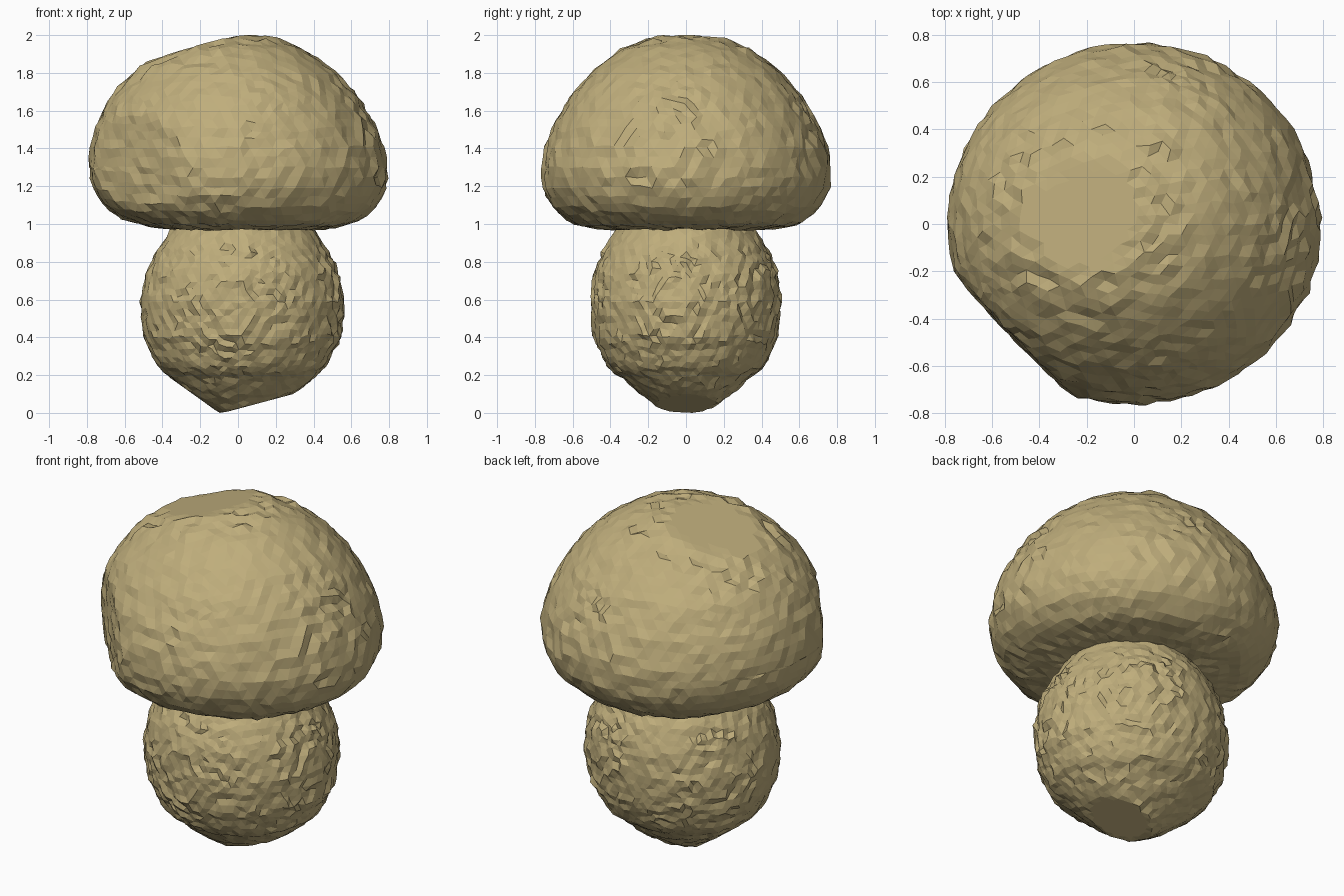
import bpy, bmesh, math, random
from mathutils import Vector

if "Cube" in bpy.data.objects:
    bpy.data.objects.remove(bpy.data.objects["Cube"])

random.seed(4)

clay = bpy.data.materials.new("tan_clay")
clay.diffuse_color = (0.52, 0.42, 0.20, 1)
clay.use_nodes = True
clay.node_tree.nodes["Principled BSDF"].inputs["Base Color"].default_value = clay.diffuse_color


def profile_distance(profile, phi):
    """Distance from the centre to an (r, z) outline at polar angle phi."""
    s, c = math.sin(phi), math.cos(phi)
    for (ar, az), (br, bz) in zip(profile, profile[1:]):
        if math.atan2(ar, az) - 1e-6 <= phi <= math.atan2(br, bz) + 1e-6:
            er, ez = br - ar, bz - az
            return (ar * ez - az * er) / (s * ez - c * er)
    return abs(profile[-1][1])


def chiselled(name, profile, centre, scale_y, warp, cuts, terraces, jitter):
    """Round solid from an outline, then warped, stepped and cut flat."""
    mid = Vector(centre)
    outline = [(r, z - mid.z) for r, z in profile]
    bm = bmesh.new()
    bmesh.ops.create_icosphere(bm, subdivisions=5, radius=1)
    for v in bm.verts:
        d = v.co.normalized()
        phi = math.atan2(math.hypot(d.x, d.y), d.z)
        p = d * profile_distance(outline, phi)
        p.y *= scale_y
        p = warp(p + mid)
        # Shallow concentric steps around each chiselled spot
        for normal, start, step in terraces:
            n = Vector(normal).normalized()
            h = (p - mid).dot(n) - start
            if h > 0:
                p += n * (round(h / step) * step - h) * 0.8
        p += Vector([random.uniform(-jitter, jitter) for _ in range(3)])
        # Flat slanted cuts
        for point, normal in cuts:
            n = Vector(normal).normalized()
            over = (p - Vector(point)).dot(n)
            if over > 0:
                p -= n * over
        p.z = min(max(p.z, 0), 2)
        v.co = p
    mesh = bpy.data.meshes.new(name)
    bm.to_mesh(mesh)
    bm.free()
    mesh.materials.append(clay)
    obj = bpy.data.objects.new(name, mesh)
    bpy.context.collection.objects.link(obj)
    return obj


def warp_cap(p):
    # Fuller upper left shoulder and raised lower left rim
    if p.x < 0:
        p.x *= 1 + 0.07 * min(max((p.z - 1.3) / 0.4, 0), 1)
        if p.z < 1.25:
            p.z += 0.09 * max(0, -p.x - 0.3)
    # Flattened front left side
    n = Vector((-0.72, -0.69, 0)).normalized()
    over = p.dot(n) - 0.69
    if over > 0:
        p -= n * over * 0.85
    return p


def warp_stem(p):
    # Slightly boxier shoulders, narrower foot front and back
    if p.z > 0.57:
        p.y *= 1 + 0.04 * min((p.z - 0.57) / 0.28, 1)
    elif p.z < 0.2:
        p.y *= 0.94
    return p


# Cap: wide dome with a nearly flat underside
cap_profile = [(0, 2.01), (0.2, 1.985), (0.35, 1.925), (0.5, 1.82),
               (0.63, 1.68), (0.73, 1.51), (0.775, 1.38), (0.79, 1.28),
               (0.775, 1.17), (0.72, 1.075), (0.62, 1.0), (0.45, 0.972),
               (0, 0.97)]
chiselled("mushroom_cap", cap_profile, (0, 0, 1.3), 0.97, warp_cap,
          cuts=[((0, 0, 1.995), (-0.27, 0.05, 0.96))],
          terraces=[((0.93, -0.2, 0.2), 0.68, 0.03),
                    ((-0.1, -1, 0.1), 0.68, 0.025),
                    ((0.3, 0.9, 0.2), 0.68, 0.025),
                    ((-0.29, 0.1, 0.95), 0.56, 0.03)],
          jitter=0.007)

# Stem: bulbous, narrowing under the cap, with a slanted foot
stem_profile = [(0, 1.04), (0.32, 1.035), (0.38, 0.97), (0.45, 0.86),
                (0.505, 0.75), (0.54, 0.58), (0.52, 0.4), (0.45, 0.25),
                (0.32, 0.13), (0.12, 0), (0, 0)]
chiselled("mushroom_stem", stem_profile, (0.022, 0, 0.55), 0.93, warp_stem,
          cuts=[((-0.08, 0, 0), (0.26, 0, -0.97)),
                ((-0.10, 0, 0), (-0.58, 0, -0.81))],
          terraces=[((-0.1, -1, 0), 0.42, 0.025),
                    ((1, -0.15, 0.1), 0.46, 0.025),
                    ((0.5, 0.85, 0.1), 0.44, 0.025),
                    ((-0.8, 0.6, 0), 0.45, 0.025)],
          jitter=0.007)
